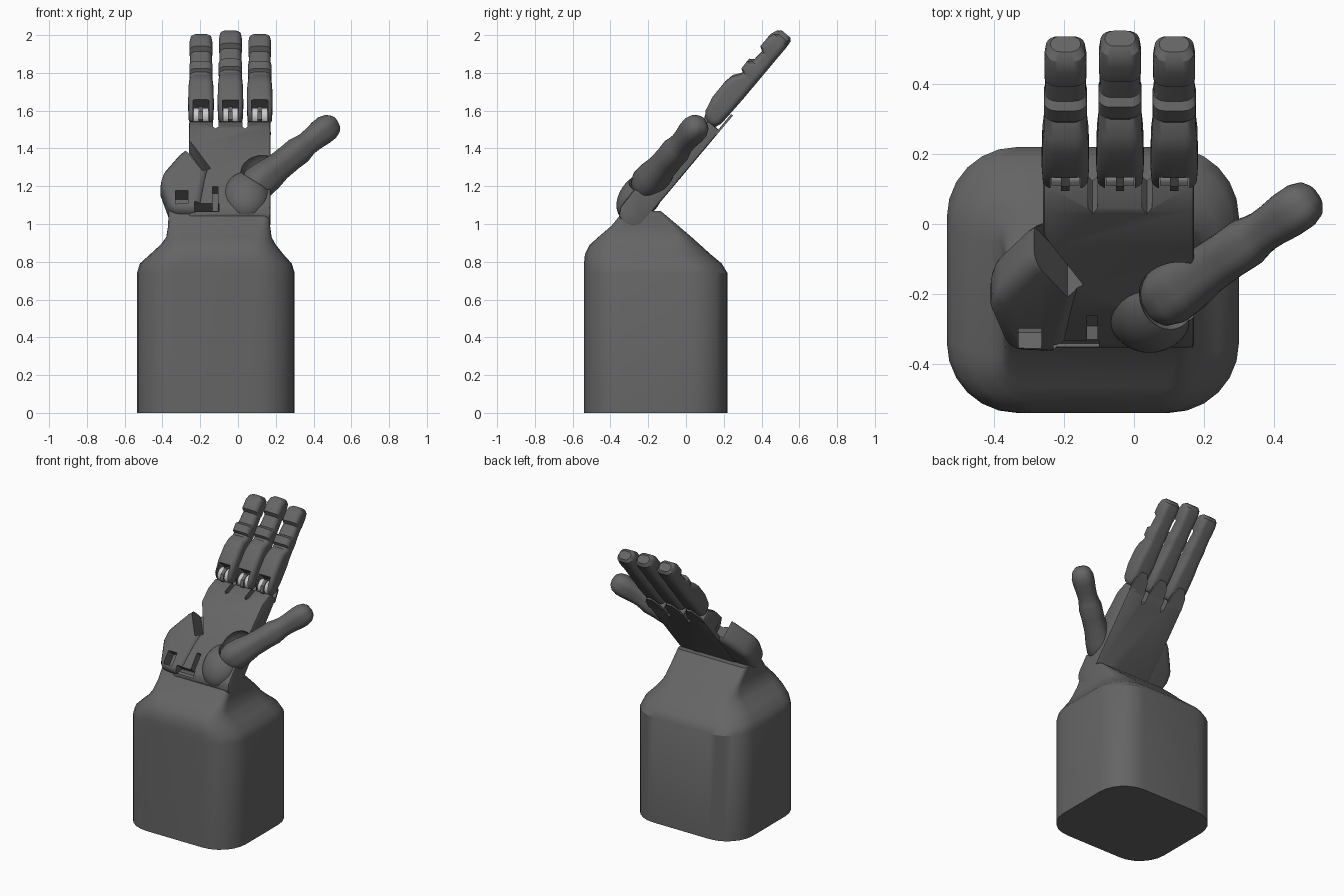
import bpy, bmesh, math
from mathutils import Matrix, Vector

if "Cube" in bpy.data.objects:
    bpy.data.objects.remove(bpy.data.objects["Cube"])

# Hand frame: x across, y along the fingers, z out of the palm
HAND = Matrix.Translation((0, -0.25, 0.98)) @ Matrix.Rotation(math.radians(50), 4, 'X')
ALONG = Matrix(((1, 0, 0, 0), (0, 0, 1, 0), (0, 1, 0, 0), (0, 0, 0, 1)))


def material(name, v):
    m = bpy.data.materials.new(name)
    m.use_nodes = True
    m.diffuse_color = (v, v, v, 1)
    m.node_tree.nodes["Principled BSDF"].inputs["Base Color"].default_value = (v, v, v, 1)
    return m


DARK = material("dark grey", 0.13)
LIGHT = material("light grey", 0.6)


def finish(name, bm, mat=DARK, frame=HAND):
    bmesh.ops.recalc_face_normals(bm, faces=bm.faces)
    me = bpy.data.meshes.new(name)
    bm.to_mesh(me)
    bm.free()
    me.materials.append(mat)
    ob = bpy.data.objects.new(name, me)
    bpy.context.collection.objects.link(ob)
    ob.matrix_world = frame
    return ob


def apply(ob, mod):
    bpy.context.view_layer.update()
    bpy.context.view_layer.objects.active = ob
    bpy.ops.object.modifier_apply(modifier=mod.name)


def bevel(ob, width, segments=3):
    mod = ob.modifiers.new("round", 'BEVEL')
    mod.width, mod.segments, mod.limit_method = width, segments, 'ANGLE'
    apply(ob, mod)


def boolean(ob, other, op='DIFFERENCE'):
    mod = ob.modifiers.new("cut", 'BOOLEAN')
    mod.object, mod.operation, mod.solver = other, op, 'EXACT'
    apply(ob, mod)
    bpy.data.objects.remove(other)


def loft(name, rows, frame, mat=DARK):
    """Rounded rectangles (t, x0, x1, y0, y1, radius) joined along t."""
    bm, rings = bmesh.new(), []
    for t, x0, x1, y0, y1, r in rows:
        r = min(r, (x1 - x0) / 2 - .001, (y1 - y0) / 2 - .001)
        ring = []
        for k, (cx, cy) in enumerate(((x1 - r, y1 - r), (x0 + r, y1 - r),
                                      (x0 + r, y0 + r), (x1 - r, y0 + r))):
            for i in range(7):
                a = (k + i / 6) * math.pi / 2
                p = Vector((cx + r * math.cos(a), cy + r * math.sin(a), t))
                ring.append(bm.verts.new(ALONG @ p if frame is HAND else p))
        rings.append(ring)
    for a, b in zip(rings, rings[1:]):
        for i in range(len(a)):
            j = (i + 1) % len(a)
            bm.faces.new((a[i], a[j], b[j], b[i]))
    bm.faces.new(rings[0])
    bm.faces.new(rings[-1])
    return finish(name, bm, mat, frame)


def prism(name, pts, lo, hi, across=True, mat=DARK):
    """Extrude (along, out) points across x, or (x, along) points outward."""
    bm = bmesh.new()
    vs = [bm.verts.new((lo, p, q) if across else (p, q, lo)) for p, q in pts]
    face = bm.faces.new(vs)
    new = bmesh.ops.extrude_face_region(bm, geom=[face])["geom"]
    move = (hi - lo, 0, 0) if across else (0, 0, hi - lo)
    bmesh.ops.translate(bm, vec=move, verts=[g for g in new if isinstance(g, bmesh.types.BMVert)])
    return finish(name, bm, mat)


def box(name, x0, x1, u0, u1, n0, n1, mat=DARK):
    return prism(name, [(u0, n0), (u1, n0), (u1, n1), (u0, n1)], x0, x1, True, mat)


def ball(name, centre, size):
    bm = bmesh.new()
    bmesh.ops.create_uvsphere(bm, u_segments=32, v_segments=20, radius=1,
                              matrix=Matrix.Translation(centre) @ Matrix.Diagonal((*size, 1)))
    return finish(name, bm)


def barrel(name, x, u, n, r, width, mat):
    bm = bmesh.new()
    bmesh.ops.create_cone(bm, cap_ends=True, segments=32, radius1=r, radius2=r, depth=width,
                          matrix=Matrix.Translation((x, u, n)) @ Matrix.Rotation(math.pi / 2, 4, 'Y'))
    return finish(name, bm, mat)


# Pedestal with tapered neck
loft("pedestal", [
    (0, -.535, .3, -.54, .22, .2), (.74, -.535, .3, -.54, .22, .2),
    (.79, -.52, .285, -.54, .19, .2), (.84, -.465, .24, -.535, .13, .17),
    (.89, -.41, .2, -.51, .075, .13), (.93, -.38, .178, -.465, .03, .08),
    (.99, -.37, .17, -.395, -.04, .05), (1.07, -.368, .17, -.33, -.135, .03)],
    Matrix.Identity(4))

# Palm slab with thumb mound and outer lobe
palm = prism("palm", [(.02, 0), (-.02, .03), (-.035, .075), (-.02, .12), (.02, .145), (.2, .15),
                      (.45, .135), (.59, .122), (.67, .08), (.67, 0)], -.26, .172)
bevel(palm, .012, 2)
lobe = prism("lobe", [(-.2, -.01), (-.36, .0), (-.41, .18), (-.405, .25), (-.31, .39),
                      (-.25, .45), (-.15, .3)], .005, .165, False)
bevel(lobe, .045, 4)
boolean(palm, lobe, 'UNION')
mound = ball("mound", (.045, .13, .1), (.125, .15, .105))
boolean(palm, mound, 'UNION')

# Recesses: thumb socket, diagonal gap, windows and gaps between the knuckles
boolean(palm, ball("socket", (.13, .26, .15), (.115, .125, .11)))
boolean(palm, prism("gap", [(-.19, .26), (-.145, .29), (-.26, .5), (-.32, .47)], .03, .3, False))
for x0, x1, u0, u1 in ((-.33, -.265, .03, .12), (-.135, -.105, .04, .16), (-.23, -.1, .0, .045)):
    boolean(palm, box("window", x0, x1, u0, u1, .09, .3))
for x in (-.118, .037):
    boolean(palm, prism("slot", [(x - .014, .8), (x - .014, .6), (x, .582), (x + .014, .6),
                                 (x + .014, .8)], -.1, .3, False))

# Three fingers with hinges
FINGER = [  # along, half width, back, front
    (.665, .045, .045, .09), (.675, .057, .03, .112), (.70, .065, .02, .13), (.78, .068, .017, .146),
    (.88, .066, .015, .148), (.93, .062, .015, .138), (.97, .061, .015, .108), (.985, .06, .015, .108),
    (.995, .062, .015, .126), (1.045, .062, .015, .128), (1.06, .059, .015, .105),
    (1.135, .057, .015, .1), (1.15, .06, .015, .125), (1.21, .06, .015, .125),
    (1.245, .056, .018, .112), (1.262, .043, .032, .09)]
parts = [palm]
for label, x, extra in (("outer", -.196, 0), ("middle", -.04, .025), ("inner", .115, 0)):
    rows = [(u + extra * (u - .66) / .6, x - w, x + w, a, b, .034) for u, w, a, b in FINGER]
    finger = loft(label + "_finger", rows, HAND)
    boolean(finger, box("notch", x - .043, x + .043, .6, .765, .05, .3))
    barrel(label + "_hinge", x, .712, .068, .046, .08, LIGHT)
    # Dark tendon over the hinge and a thin guard behind it
    tendon = prism(label + "_tendon", [(.66, .06), (.66, .105), (.70, .122), (.745, .112),
                                       (.77, .06)], x - .012, x + .012)
    guard = prism(label + "_guard", [(x - .06, .64), (x + .06, .64), (x + .05, .72),
                                     (x + .02, .775), (x - .02, .775), (x - .05, .72)],
                  0, .012, False)

# Thumb: rounded, waisted sections along a slanted axis
base, tip = Vector((.105, -.2, 1.215)), Vector((.465, .045, 1.505))
axis = tip - base
frame = Matrix.Translation(base) @ axis.to_track_quat('Z', 'Y').to_matrix().to_4x4()
SECTIONS = [(-.088, .02), (-.078, .045), (-.05, .072), (0, .088), (.07, .084), (.15, .072),
            (.24, .07), (.31, .072), (.35, .064), (.38, .06), (.43, .062), (.49, .068),
            (.53, .068), (.565, .058), (.585, .04), (.594, .015)]
loft("thumb", [(t, -r, r, -r, r, r * .8) for t, r in SECTIONS], frame)

# Smooth shading with crisp edges
bpy.ops.object.select_all(action='DESELECT')
for ob in bpy.context.scene.objects:
    if ob.type == 'MESH':
        ob.select_set(True)
        bpy.context.view_layer.objects.active = ob
bpy.ops.object.shade_smooth_by_angle(angle=math.radians(32))
